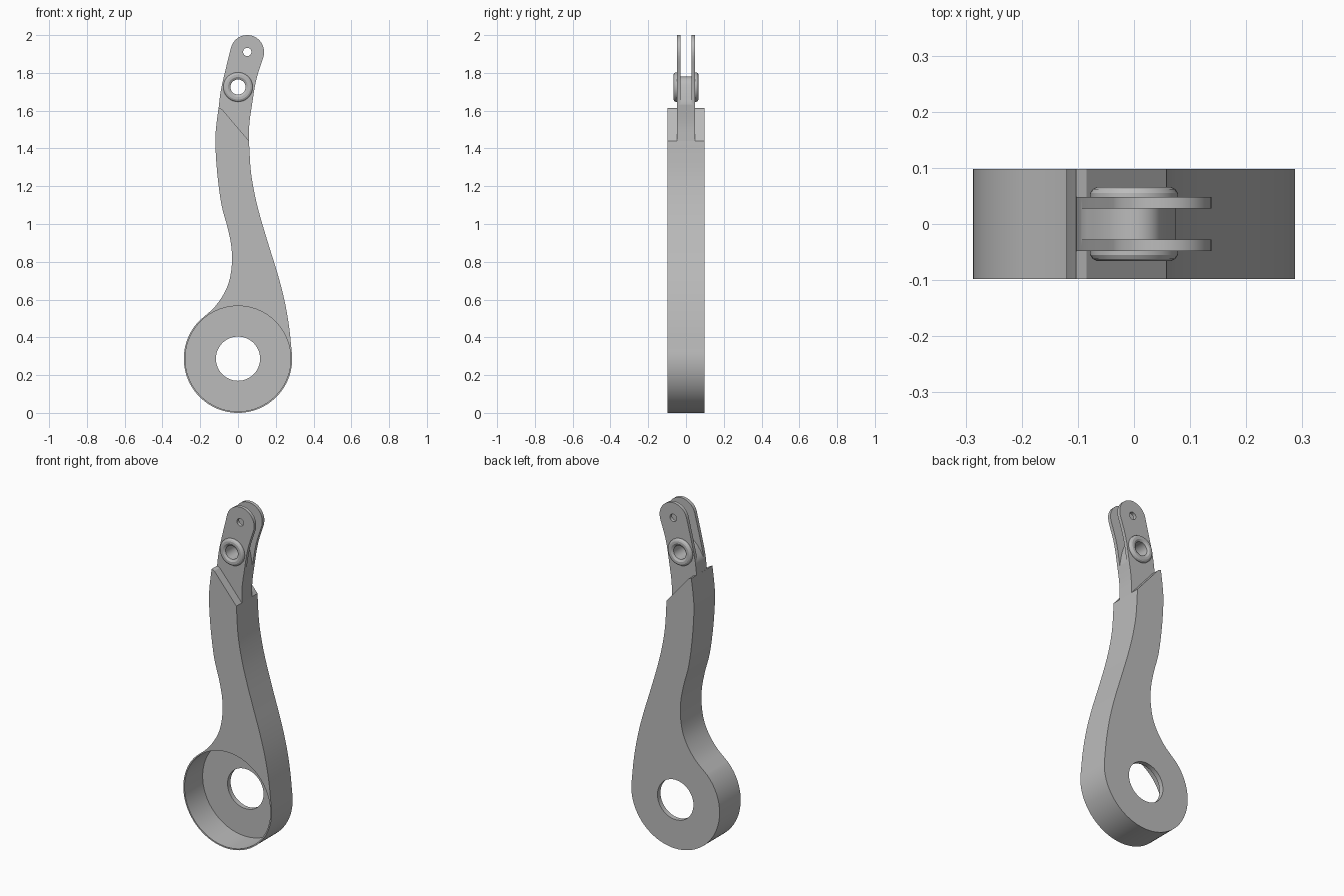
import bpy, bmesh, math
from mathutils import Vector

cube = bpy.data.objects.get("Cube")
if cube:
    bpy.data.objects.remove(cube, do_unlink=True)

grey = bpy.data.materials.new("plain grey")
grey.use_nodes = True
grey.diffuse_color = (0.5, 0.5, 0.5, 1)
grey.node_tree.nodes["Principled BSDF"].inputs["Base Color"].default_value = (0.5, 0.5, 0.5, 1)


def arc(x, z, r, start, end, n):
    angles = [math.radians(start + (end - start) * i / n) for i in range(n + 1)]
    return [(x + r * math.cos(a), z + r * math.sin(a)) for a in angles]


def spline(points, steps=4):
    """Smooth curve through the points."""
    p = [Vector(q) for q in points]
    p = [2 * p[0] - p[1]] + p + [2 * p[-1] - p[-2]]
    out = []
    for a, b, c, d in zip(p, p[1:], p[2:], p[3:]):
        for i in range(steps):
            t = i / steps
            out.append(tuple(0.5 * (2 * b + (c - a) * t + (2 * a - 5 * b + 4 * c - d) * t ** 2
                                    + (3 * b - a - 3 * c + d) * t ** 3)))
    return out + [tuple(points[-1])]


def finish(name, bm):
    bmesh.ops.remove_doubles(bm, verts=bm.verts, dist=0.0005)
    bmesh.ops.recalc_face_normals(bm, faces=bm.faces)
    mesh = bpy.data.meshes.new(name)
    bm.to_mesh(mesh)
    bm.free()
    mesh.materials.append(grey)
    obj = bpy.data.objects.new(name, mesh)
    bpy.context.collection.objects.link(obj)
    return obj


def prism(name, outline, y0, y1):
    """Extrude an outline in x and z along y."""
    bm = bmesh.new()
    face = bm.faces.new([bm.verts.new((x, y0, z)) for x, z in outline])
    new = bmesh.ops.extrude_face_region(bm, geom=[face])["geom"]
    bmesh.ops.translate(bm, vec=(0, y1 - y0, 0),
                        verts=[v for v in new if isinstance(v, bmesh.types.BMVert)])
    return finish(name, bm)


def activate(obj):
    bpy.ops.object.select_all(action="DESELECT")
    obj.select_set(True)
    bpy.context.view_layer.objects.active = obj


def cut(obj, outline, y0, y1):
    cutter = prism("cutter", outline, y0, y1)
    cutter.hide_render = True
    mod = obj.modifiers.new("cut", "BOOLEAN")
    mod.operation, mod.solver, mod.object = "DIFFERENCE", "EXACT", cutter
    activate(obj)
    bpy.ops.object.modifier_apply(modifier=mod.name)
    bpy.data.objects.remove(cutter, do_unlink=True)


def smooth(obj):
    activate(obj)
    bpy.ops.object.shade_smooth_by_angle(angle=math.radians(25))


HUB_Z, BORE_Z = 0.287, 1.725

# Curved arm with round hub and slanted shoulder
right_edge = spline([(0.284, 0.327), (0.27, 0.46), (0.245, 0.6), (0.21, 0.735), (0.165, 0.88),
                     (0.12, 1.03), (0.09, 1.15), (0.068, 1.28), (0.058, 1.44)])
left_edge = spline([(-0.103, 1.615), (-0.115, 1.52), (-0.12, 1.43), (-0.11, 1.27), (-0.087, 1.1),
                    (-0.055, 0.98), (-0.034, 0.87), (-0.035, 0.76), (-0.06, 0.66),
                    (-0.12, 0.565), (-0.2, 0.492)])
hub_edge = arc(0, HUB_Z, 0.287, 136, 366, 60)
arm = prism("arm", right_edge + [(-0.085, 1.608)] + left_edge + hub_edge, -0.098, 0.098)

# Deep hub recess on the front and hole through its floor
cut(arm, arc(0, HUB_Z, 0.279, 0, 355, 71), -0.2, 0.07)
cut(arm, arc(0, HUB_Z, 0.117, 0, 354, 59), -0.2, 0.2)
smooth(arm)

# Forked tip rising from the shoulder
tip_right = spline([(0.058, 1.44), (0.06, 1.53), (0.074, 1.63), (0.097, 1.765), (0.136, 1.888)])
tip_left = spline([(-0.037, 1.934), (-0.07, 1.8), (-0.092, 1.7), (-0.103, 1.61)])
tip = prism("forked_tip", tip_right + arc(0.049, 1.911, 0.089, -10, 165, 30) + tip_left
            + [(-0.1, 1.57), (0.04, 1.43)], -0.048, 0.048)
slot_floor = spline([(-0.095, 1.69), (-0.05, 1.755), (0, 1.78), (0.04, 1.764),
                     (0.06, 1.71), (0.075, 1.63)])
cut(tip, [(-0.3, 1.69)] + slot_floor + [(0.3, 1.63), (0.3, 2.1), (-0.3, 2.1)], -0.028, 0.028)
cut(tip, arc(0.049, 1.911, 0.022, 0, 345, 23), -0.2, 0.2)
cut(tip, arc(0, BORE_Z, 0.04, 0, 350, 35), -0.2, 0.2)
smooth(tip)

# Raised collars around the bore, one on each side
collar_profile = [(0.04, 0.046), (0.04, 0.058), (0.053, 0.066), (0.066, 0.066),
                  (0.074, 0.062), (0.078, 0.055), (0.078, 0.046)]
for name, side in (("front_collar", -1), ("back_collar", 1)):
    bm = bmesh.new()
    verts = [bm.verts.new((r, side * y, 0)) for r, y in collar_profile]
    edges = [bm.edges.new((a, b)) for a, b in zip(verts, verts[1:] + verts[:1])]
    bmesh.ops.spin(bm, geom=verts + edges, cent=(0, 0, 0), axis=(0, 1, 0),
                   angle=math.tau, steps=36)
    bmesh.ops.translate(bm, verts=bm.verts, vec=(0, 0, BORE_Z))
    smooth(finish(name, bm))
